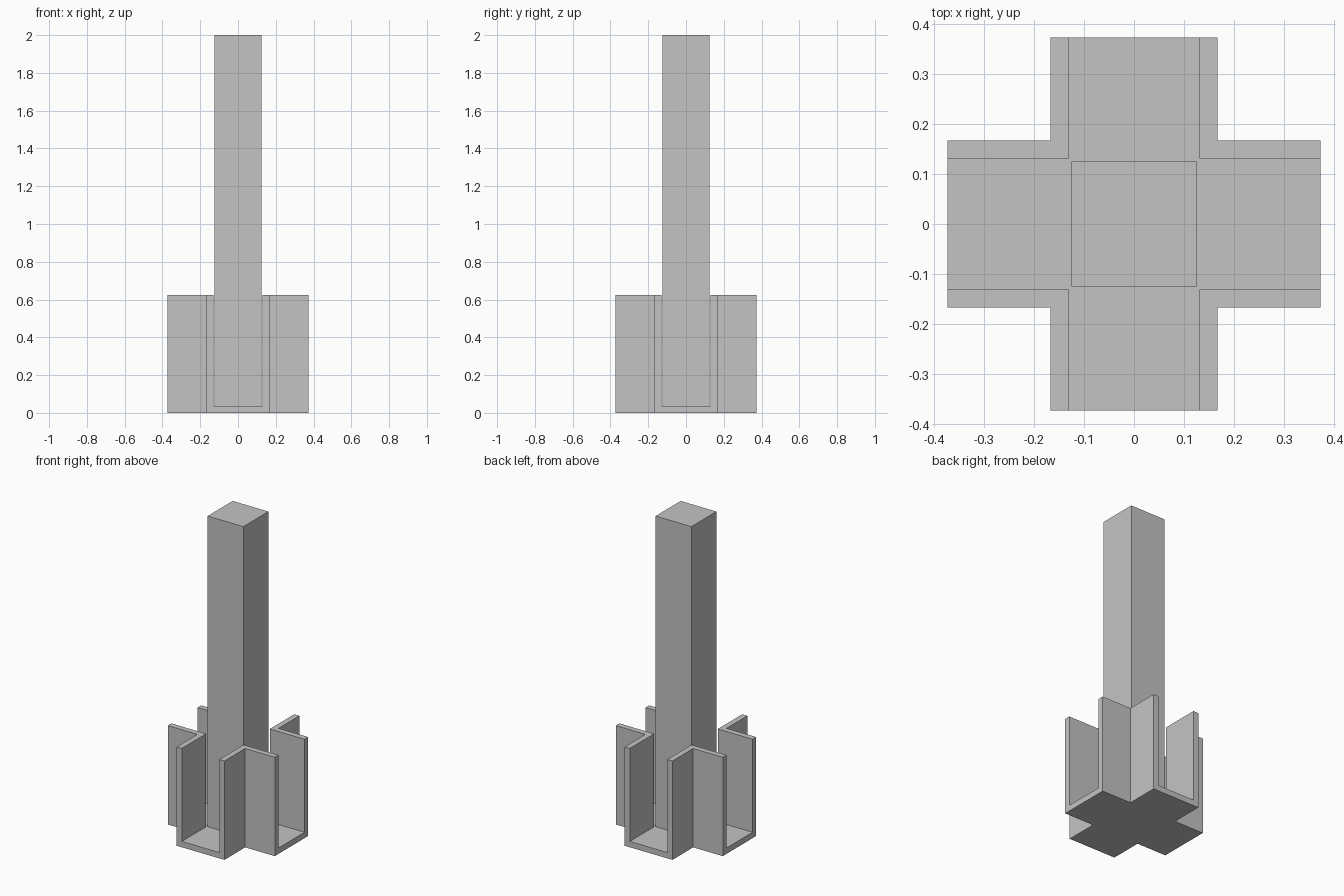
import bpy
import bmesh

cube = bpy.data.objects.get("Cube")
if cube:
    bpy.data.objects.remove(cube, do_unlink=True)

POST = 0.125     # half width of the post
INNER = 0.131    # half width of the channels
OUTER = 0.167    # half width of the arms
REACH = 0.374    # arm length from the centre
FLOOR = 0.037    # floor thickness
WALL = 0.625     # wall height
TOP = 2.0

grey = bpy.data.materials.new("plain grey")
grey.use_nodes = True
colour = (0.55, 0.55, 0.55, 1)
grey.diffuse_color = colour
grey.node_tree.nodes["Principled BSDF"].inputs["Base Color"].default_value = colour


def prism(name, outline, low, high):
    """Extrude a flat outline from one height to another."""
    bm = bmesh.new()
    face = bm.faces.new([bm.verts.new((x, y, low)) for x, y in outline])
    new = bmesh.ops.extrude_face_region(bm, geom=[face])["geom"]
    verts = [v for v in new if isinstance(v, bmesh.types.BMVert)]
    bmesh.ops.translate(bm, verts=verts, vec=(0, 0, high - low))
    bmesh.ops.recalc_face_normals(bm, faces=bm.faces)
    mesh = bpy.data.meshes.new(name)
    bm.to_mesh(mesh)
    bm.free()
    mesh.materials.append(grey)
    obj = bpy.data.objects.new(name, mesh)
    bpy.context.collection.objects.link(obj)
    return obj


def cross(half, reach):
    """Plus-shaped outline, one corner group per quarter turn."""
    points = []
    x, y = [(reach, -half), (reach, half), (half, half)], None
    for turn in range(4):
        points += x
        x = [(-b, a) for a, b in x]
    return points


# Central post standing on the floor of the base
square = [(-POST, -POST), (POST, -POST), (POST, POST), (-POST, POST)]
prism("post", square, FLOOR, TOP)

# Cross-shaped base, hollowed by two crossing open-ended channels
base = prism("cross_base", cross(OUTER, REACH), 0, WALL)
cutter = prism("channel_cutter", cross(INNER, REACH + 0.1), FLOOR, WALL + 0.1)
cutter.hide_render = True
cut = base.modifiers.new("channels", "BOOLEAN")
cut.operation = "DIFFERENCE"
cut.solver = "EXACT"
cut.object = cutter
bpy.context.view_layer.objects.active = base
bpy.ops.object.modifier_apply(modifier=cut.name)
bpy.data.objects.remove(cutter, do_unlink=True)
